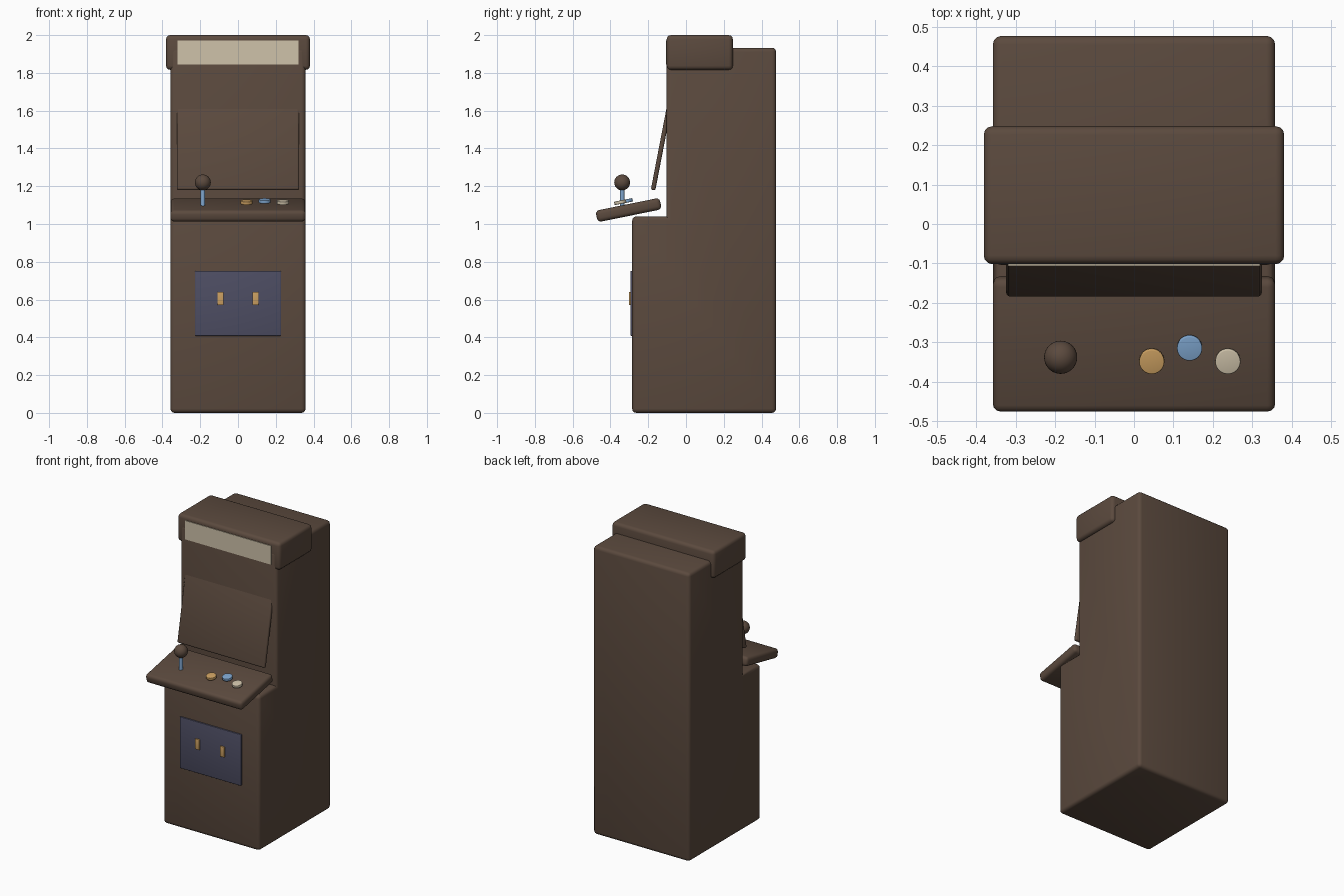
import bpy
import bmesh
import math
from mathutils import Matrix, Vector

cube = bpy.data.objects.get("Cube")
if cube:
    bpy.data.objects.remove(cube, do_unlink=True)


def material(name, rgb):
    mat = bpy.data.materials.new(name)
    mat.use_nodes = True
    mat.diffuse_color = (*rgb, 1)
    mat.node_tree.nodes["Principled BSDF"].inputs["Base Color"].default_value = (*rgb, 1)
    return mat


BROWN = material("dark brown", (0.105, 0.068, 0.048))
CREAM = material("cream", (0.62, 0.54, 0.40))
GOLD = material("gold", (0.60, 0.35, 0.12))
BLUE = material("sky blue", (0.21, 0.38, 0.62))
SLATE = material("slate blue", (0.075, 0.075, 0.125))


def finish(bm, name, mat, bevel=0.0, loc=(0, 0, 0), tilt=0.0):
    """Round the sharp convex edges, then place the part."""
    bmesh.ops.recalc_face_normals(bm, faces=bm.faces)
    if bevel:
        edges = [e for e in bm.edges if e.is_convex and e.calc_face_angle(0) > 0.6]
        bmesh.ops.bevel(bm, geom=edges, offset=bevel, segments=3, profile=0.5,
                        affect='EDGES', clamp_overlap=True)
    mesh = bpy.data.meshes.new(name)
    bm.to_mesh(mesh)
    bm.free()
    mesh.materials.append(mat)
    obj = bpy.data.objects.new(name, mesh)
    bpy.context.collection.objects.link(obj)
    obj.location = loc
    obj.rotation_euler.x = tilt
    bpy.ops.object.select_all(action='DESELECT')
    obj.select_set(True)
    bpy.context.view_layer.objects.active = obj
    bpy.ops.object.shade_smooth_by_angle(angle=math.radians(35))
    return obj


def box(name, loc, size, mat, bevel=0.0, tilt=0.0):
    bm = bmesh.new()
    bmesh.ops.create_cube(bm, size=1, matrix=Matrix.Diagonal((*size, 1)))
    return finish(bm, name, mat, bevel, loc, tilt)


def cylinder(name, loc, radius, height, mat, bevel=0.0, tilt=0.0):
    bm = bmesh.new()
    bmesh.ops.create_cone(bm, cap_ends=True, segments=32, radius1=radius,
                          radius2=radius, depth=height)
    return finish(bm, name, mat, bevel, loc, tilt)


# Cabinet: stepped side profile extruded across the width
HALF = 0.358
profile = [(-0.285, 0), (0.477, 0), (0.477, 1.933), (-0.104, 1.933),
           (-0.104, 1.04), (-0.285, 1.04)]
bm = bmesh.new()
side = bm.faces.new([bm.verts.new((-HALF, y, z)) for y, z in profile])
extruded = bmesh.ops.extrude_face_region(bm, geom=[side])["geom"]
bmesh.ops.translate(bm, vec=(2 * HALF, 0, 0),
                    verts=[v for v in extruded if isinstance(v, bmesh.types.BMVert)])
finish(bm, "cabinet", BROWN, 0.022)

# Marquee and its lit panel
box("marquee", (0, 0.073, 1.908), (0.762, 0.35, 0.184), BROWN, 0.022)
box("marquee_panel", (0, -0.102, 1.908), (0.64, 0.008, 0.126), CREAM)

# Tilted screen plate, its top sunk into the cabinet
box("screen", (0, -0.128, 1.42), (0.648, 0.024, 0.49), BROWN, 0.01, tilt=-0.19)

# Sloping control panel
TILT = 0.2
PANEL = Vector((0, -0.304, 1.074))
box("control_panel", PANEL, (2 * HALF, 0.346, 0.062), BROWN, 0.02, tilt=TILT)


def on_panel(x, y, lift):
    """Point above the sloping panel surface."""
    return (x, y, PANEL.z + (y - PANEL.y) * math.tan(TILT) + 0.031 + lift)


# Buttons
for name, x, y, mat in (("right_button", 0.045, -0.348, GOLD),
                        ("middle_button", 0.141, -0.314, BLUE),
                        ("left_button", 0.238, -0.348, CREAM)):
    cylinder(name, on_panel(x, y, 0.019), 0.032, 0.018, mat, 0.003, TILT)

# Joystick
cylinder("joystick_shaft", (-0.186, -0.338, 1.145), 0.012, 0.1, BLUE)
bm = bmesh.new()
bmesh.ops.create_uvsphere(bm, u_segments=32, v_segments=16, radius=0.042)
finish(bm, "joystick_ball", BROWN, loc=(-0.186, -0.338, 1.22))

# Coin door with two slots
box("coin_door", (0, -0.284, 0.58), (0.455, 0.02, 0.344), SLATE, 0.003)
for side_name, x in (("right", -0.092), ("left", 0.092)):
    box(side_name + "_coin_slot", (x, -0.295, 0.605), (0.032, 0.016, 0.07), GOLD, 0.002)
